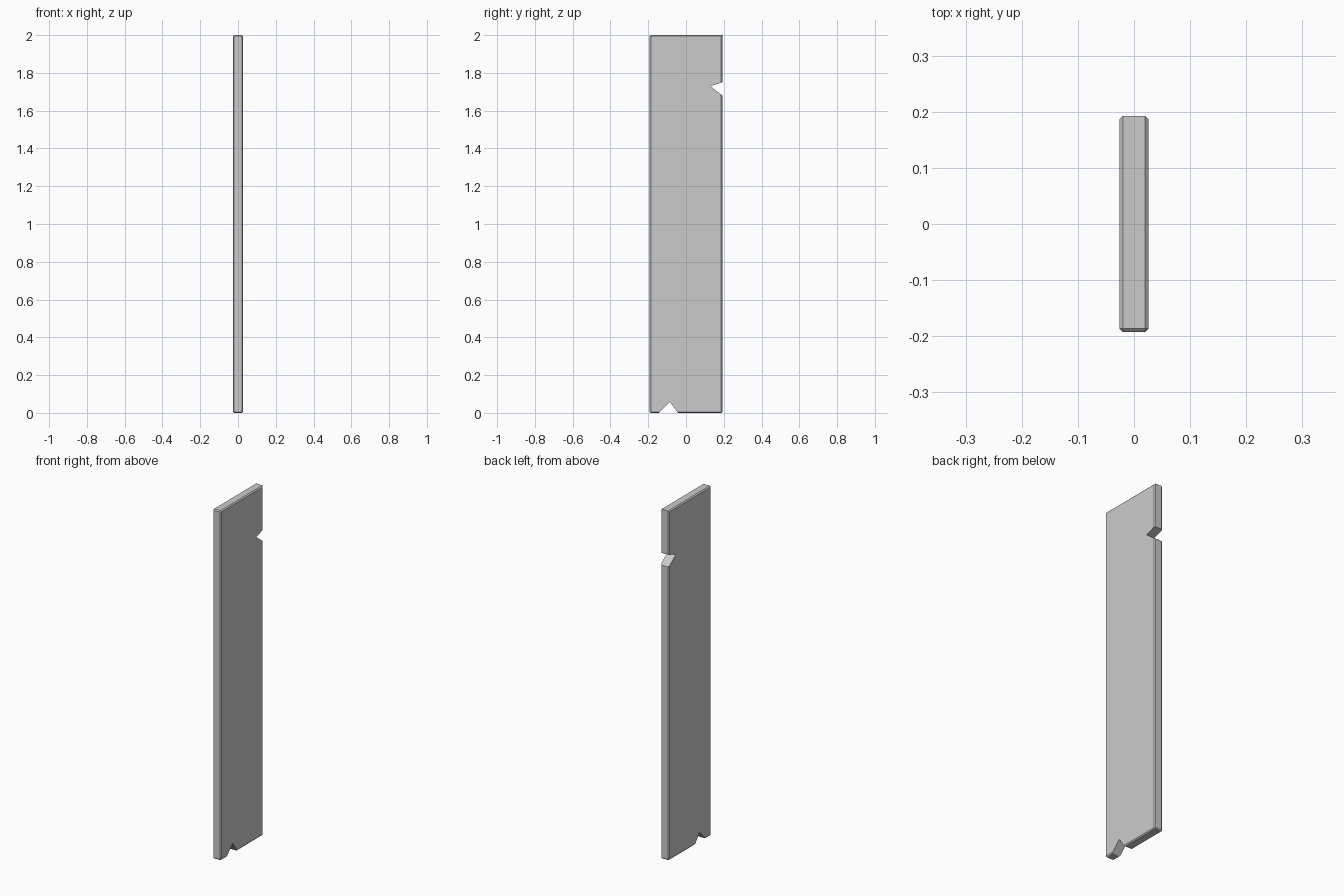
import bpy, bmesh

if "Cube" in bpy.data.objects:
    bpy.data.objects.remove(bpy.data.objects["Cube"])

THICK, WIDTH, HEIGHT, CHAMFER = 0.052, 0.385, 2.0, 0.006


def add_object(name, bm):
    bmesh.ops.recalc_face_normals(bm, faces=bm.faces)
    mesh = bpy.data.meshes.new(name)
    bm.to_mesh(mesh)
    bm.free()
    obj = bpy.data.objects.new(name, mesh)
    bpy.context.collection.objects.link(obj)
    return obj


def prism(name, profile, depth):
    """Extrude a (y, z) outline along x, centred on x = 0."""
    bm = bmesh.new()
    face = bm.faces.new([bm.verts.new((-depth / 2, y, z)) for y, z in profile])
    moved = bmesh.ops.extrude_face_region(bm, geom=[face])["geom"]
    verts = [g for g in moved if isinstance(g, bmesh.types.BMVert)]
    bmesh.ops.translate(bm, verts=verts, vec=(depth, 0, 0))
    return add_object(name, bm)


# Plank with chamfered edges; the top back edge stays sharp
bm = bmesh.new()
bmesh.ops.create_cube(bm, size=1)
for v in bm.verts:
    v.co = (v.co.x * THICK, v.co.y * WIDTH, (v.co.z + 0.5) * HEIGHT)
edges = [e for e in bm.edges
         if not all(v.co.y > 0 and v.co.z > 1 for v in e.verts)]
bmesh.ops.bevel(bm, geom=edges, offset=CHAMFER, segments=1,
                affect='EDGES', profile=0.5)
plank = add_object("plank", bm)

# Chipped notches: one in the back edge, one in the bottom edge
notches = {
    "edge_notch": [(0.128, 1.73), (0.258, 1.63), (0.258, 1.77)],
    "bottom_notch": [(-0.085, 0.058), (-0.20, -0.058), (0.0, -0.058)],
}
for name, profile in notches.items():
    cutter = prism(name, profile, THICK * 3)
    cutter.hide_render = True
    mod = plank.modifiers.new(name, 'BOOLEAN')
    mod.operation = 'DIFFERENCE'
    mod.solver = 'EXACT'
    mod.object = cutter
    bpy.context.view_layer.objects.active = plank
    bpy.ops.object.modifier_apply(modifier=name)
    bpy.data.objects.remove(cutter)
